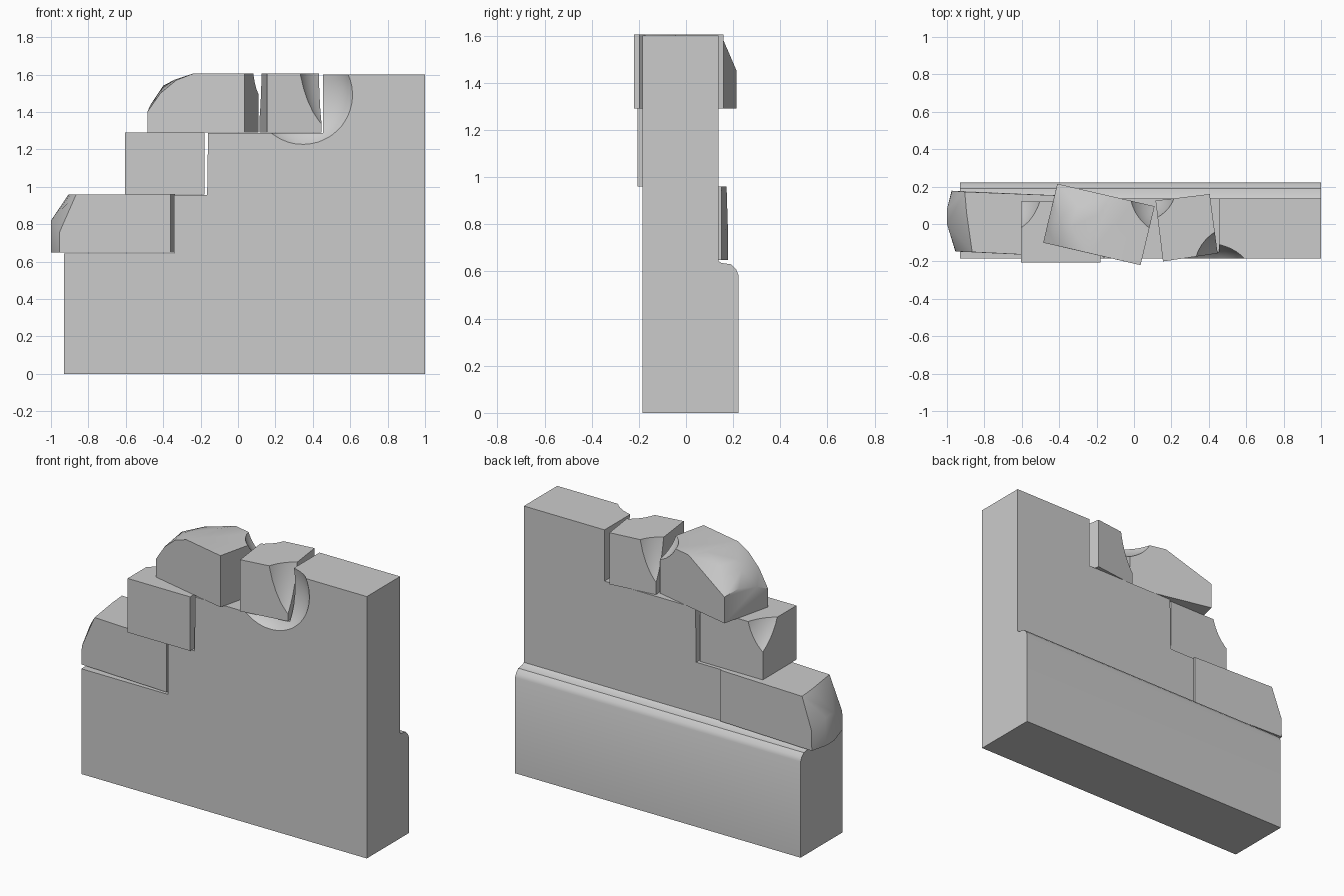
import bpy, bmesh, math
from mathutils import Vector, Matrix

if "Cube" in bpy.data.objects:
    bpy.data.objects.remove(bpy.data.objects["Cube"])


def finish(name, bm):
    bmesh.ops.recalc_face_normals(bm, faces=bm.faces[:])
    me = bpy.data.meshes.new(name)
    bm.to_mesh(me)
    bm.free()
    ob = bpy.data.objects.new(name, me)
    bpy.context.collection.objects.link(ob)
    return ob


def prism(name, pts, offset):
    bm = bmesh.new()
    face = bm.faces.new([bm.verts.new(p) for p in pts])
    res = bmesh.ops.extrude_face_region(bm, geom=[face])
    vs = [g for g in res["geom"] if isinstance(g, bmesh.types.BMVert)]
    bmesh.ops.translate(bm, verts=vs, vec=offset)
    return finish(name, bm)


def hull(name, pts):
    bm = bmesh.new()
    for p in pts:
        bm.verts.new(p)
    res = bmesh.ops.convex_hull(bm, input=bm.verts[:])
    loose = [v for v in bm.verts if not v.link_faces]
    bmesh.ops.delete(bm, geom=loose, context="VERTS")
    bmesh.ops.dissolve_limit(bm, angle_limit=0.02, verts=bm.verts[:], edges=bm.edges[:])
    return finish(name, bm)


def boolean(ob, cutter, op):
    m = ob.modifiers.new("cut", "BOOLEAN")
    m.operation, m.object, m.solver = op, cutter, "EXACT"
    bpy.context.view_layer.objects.active = ob
    bpy.ops.object.modifier_apply(modifier=m.name)
    bpy.data.objects.remove(cutter)


def chip(ob, corner, reach, angle=0.0, k=0.8):
    """Scoop a shallow hollow from a corner; signed reach goes into the block."""
    r = math.sqrt((1 + k) ** 2 + 2 * k * k)
    bm = bmesh.new()
    bmesh.ops.create_icosphere(bm, subdivisions=4, radius=r)
    # unit sphere space: the hollow meets each block edge at distance 1
    mat = (Matrix.Translation(corner) @ Matrix.Rotation(math.radians(angle), 4, "Z")
           @ Matrix.Diagonal((*reach, 1)) @ Matrix.Translation((-k, -k, -k)))
    bmesh.ops.transform(bm, matrix=mat, verts=bm.verts[:])
    boolean(ob, finish("chip_cutter", bm), "DIFFERENCE")


def smooth(ob, deg=30):
    bpy.ops.object.select_all(action="DESELECT")
    ob.select_set(True)
    bpy.context.view_layer.objects.active = ob
    bpy.ops.object.shade_smooth_by_angle(angle=math.radians(deg))


def both(plan, z0, z1):
    return [(x, y, z) for z in (z0, z1) for x, y in plan]


# stepped wall: front outline intersected with the side section
front = [(-.93, 0), (1, 0), (1, 1.6), (.455, 1.6), (.455, 1.287), (-.16, 1.287),
         (-.165, .957), (-.343, .957), (-.343, .643), (-.93, .643)]
wall = prism("stepped_wall", [(x, -.5, z) for x, z in front], (0, 1, 0))
side = [(-.185, -.1), (.222, -.1), (.222, .585), (.213, .608), (.191, .63),
        (.15, .636), (.137, .645), (.137, 1.8), (-.185, 1.8)]
boolean(wall, prism("section", [(-2, y, z) for y, z in side], (4, 0, 0)), "INTERSECT")
chip(wall, (.455, -.185, 1.6), (.135, .075, .135))
smooth(wall, 32)

# lower block with a worn, rounded outer end
low = hull("lower_block", both([(-.36, -.175), (-.337, .15)], .648, .96)
           + [(-.955, -.147, .648), (-1, .0, .648), (-1, .08, .648), (-.975, .178, .648),
              (-.953, -.147, .76), (-1, .0, .82), (-1, .08, .82), (-.973, .178, .77),
              (-.865, -.15, .96), (-.875, -.06, .96), (-.895, .06, .96), (-.905, .172, .96)])
smooth(low, 38)

# middle block
mid = hull("middle_block", both([(-.603, -.205), (-.18, -.205), (-.18, .12), (-.603, .12)], .96, 1.29))
chip(mid, (-.603, .12, 1.29), (.1, -.14, -.16))
smooth(mid)

# turned upper block, broken away at its outer back corner
upper = hull("upper_block", both([(.11, .095), (.035, -.22)], 1.29, 1.605)
             + [(-.485, -.1, 1.29), (-.41, .215, 1.29), (-.485, -.1, 1.40), (-.41, .215, 1.45),
                (-.467, -.02, 1.44), (-.435, .11, 1.47), (-.415, -.116, 1.5), (-.33, -.135, 1.57),
                (-.24, -.156, 1.605), (-.4, .03, 1.54), (-.3, .1, 1.57), (-.34, -.02, 1.572),
                (-.23, -.04, 1.603), (-.18, .06, 1.605), (-.12, .148, 1.605), (-.26, .18, 1.515)])
chip(upper, (.11, .095, 1.605), (-.13, -.12, -.11), -13)
smooth(upper, 36)

# small upper block
small = hull("small_upper_block", both([(.155, -.2), (.115, .125), (.405, .16), (.447, -.157)], 1.29, 1.605))
chip(small, (.447, -.157, 1.605), (-.115, .115, -.27), 7)
chip(small, (.115, .125, 1.605), (.1, -.09, -.24), 7)
smooth(small)
